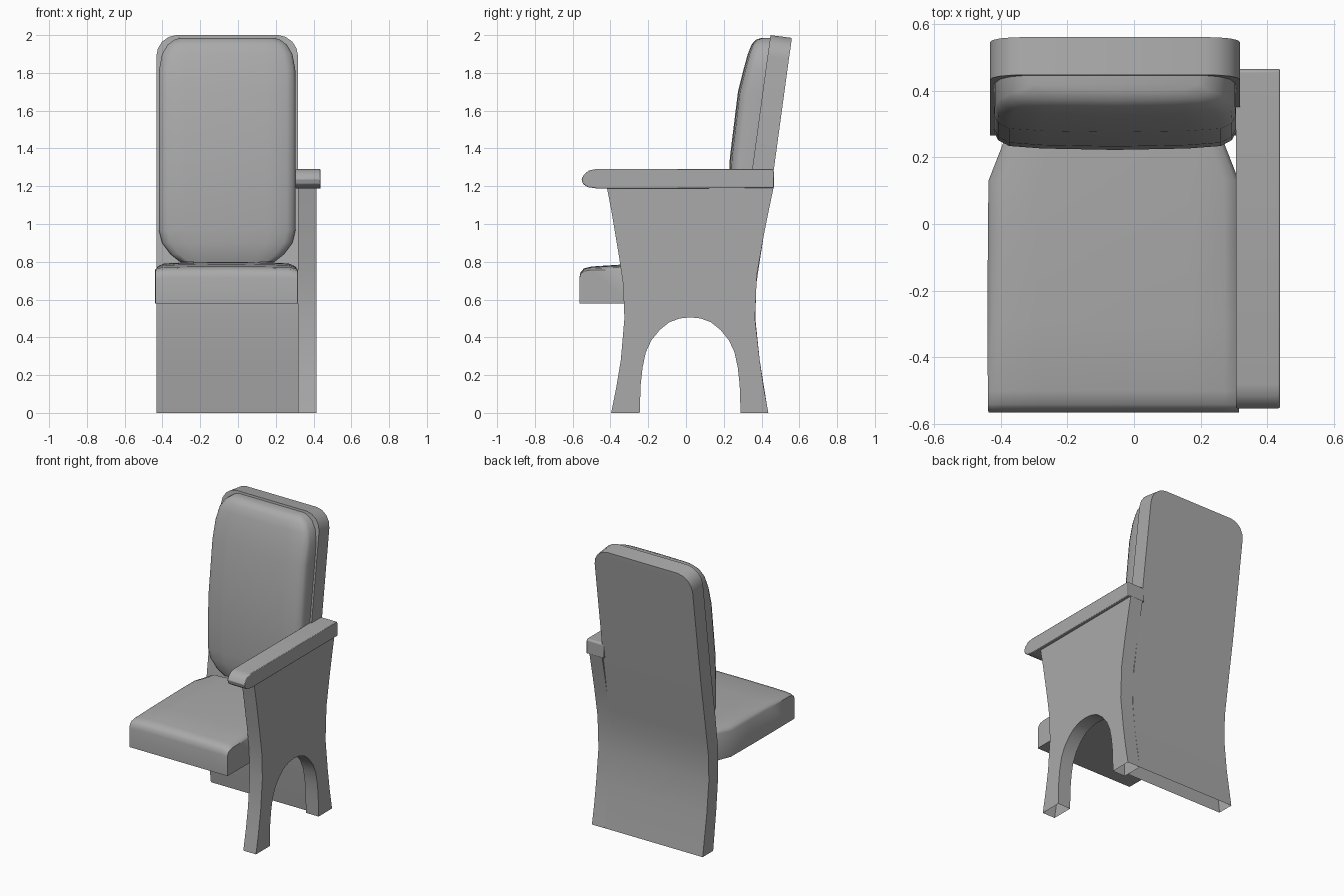
import bpy
import bmesh

cube = bpy.data.objects.get("Cube")
if cube:
    bpy.data.objects.remove(cube, do_unlink=True)

grey = bpy.data.materials.new("plain_grey")
grey.use_nodes = True
grey.diffuse_color = (0.4, 0.4, 0.4, 1)
grey.node_tree.nodes["Principled BSDF"].inputs["Base Color"].default_value = grey.diffuse_color

CX = -0.057  # centre line of the seat and back


def finish(name, bm, angle, open_base=False):
    """Turn a bmesh into a shaded object, optionally without its floor faces."""
    bmesh.ops.recalc_face_normals(bm, faces=bm.faces)
    if open_base:
        base = [f for f in bm.faces if all(v.co.z < 0.001 for v in f.verts)]
        bmesh.ops.delete(bm, geom=base, context='FACES_ONLY')
    mesh = bpy.data.meshes.new(name)
    bm.to_mesh(mesh)
    bm.free()
    mesh.materials.append(grey)
    ob = bpy.data.objects.new(name, mesh)
    bpy.context.collection.objects.link(ob)
    bpy.ops.object.select_all(action='DESELECT')
    ob.select_set(True)
    bpy.context.view_layer.objects.active = ob
    bpy.ops.object.shade_smooth_by_angle(angle=angle)
    return ob


def loft(name, rings, angle=0.6, open_base=False):
    """Skin a row of closed rings and cap both ends."""
    bm = bmesh.new()
    rows = [[bm.verts.new(p) for p in ring] for ring in rings]
    for a, b in zip(rows, rows[1:]):
        for i in range(len(a)):
            j = (i + 1) % len(a)
            bm.faces.new((a[i], a[j], b[j], b[i]))
    bm.faces.new(rows[0])
    bm.faces.new(rows[-1])
    return finish(name, bm, angle, open_base)


def slab(name, outline, x0, x1, open_base=False, bevel=0):
    """Extrude a side outline of (y, z) points across x."""
    bm = bmesh.new()
    face = bm.faces.new([bm.verts.new((x0, y, z)) for y, z in outline])
    geo = bmesh.ops.extrude_face_region(bm, geom=[face])["geom"]
    moved = [v for v in geo if isinstance(v, bmesh.types.BMVert)]
    bmesh.ops.translate(bm, verts=moved, vec=(x1 - x0, 0, 0))
    ob = finish(name, bm, 0.6, open_base)
    if bevel:
        mod = ob.modifiers.new("soft_edges", 'BEVEL')
        mod.width = bevel
        mod.segments = 2
    return ob


def pad_section(w, rise, edge, base):
    """Half-round cushion section: (across, height) points, base to base."""
    half = [(w, base), (w, edge), (w - 0.012, edge + (rise - edge) * 0.45),
            (w - 0.045, edge + (rise - edge) * 0.78), (w * 0.6, rise - (rise - edge) * 0.08)]
    return [(-a, h) for a, h in half] + [(0, rise)] + [(a, h) for a, h in reversed(half)]


# Back shell: bent board with rounded top corners (half width, front y, back y, z)
shell = [(0.375, 0.32, 0.435, 0), (0.375, 0.285, 0.39, 0.28), (0.375, 0.265, 0.367, 0.5),
         (0.375, 0.265, 0.372, 0.68), (0.375, 0.28, 0.39, 0.8), (0.375, 0.3, 0.413, 0.95),
         (0.375, 0.341, 0.455, 1.22), (0.375, 0.432, 0.545, 1.89), (0.367, 0.438, 0.551, 1.93),
         (0.345, 0.443, 0.556, 1.965), (0.31, 0.446, 0.559, 1.99), (0.27, 0.447, 0.56, 2.0)]
rings = []
for w, f, b, z in shell:
    tilt = 0.015 * min(1, max(0, z - 0.9))
    rings.append([(CX - w, f, z), (CX + w, f, z), (CX + w, b, z - tilt), (CX - w, b, z - tilt)])
loft("back_shell", rings, 0.5, open_base=True)

# Back cushion (half width, front y, edge y, base y, z)
cushion = [(0.25, 0.25, 0.275, 0.3, 0.8), (0.3, 0.235, 0.275, 0.3, 0.84),
           (0.345, 0.226, 0.275, 0.31, 0.9), (0.362, 0.222, 0.275, 0.32, 0.97),
           (0.362, 0.222, 0.275, 0.34, 1.15), (0.362, 0.232, 0.285, 0.36, 1.35),
           (0.362, 0.275, 0.325, 0.42, 1.7), (0.36, 0.305, 0.355, 0.44, 1.82),
           (0.345, 0.327, 0.375, 0.45, 1.9), (0.315, 0.347, 0.39, 0.46, 1.95),
           (0.28, 0.37, 0.4, 0.46, 1.975), (0.25, 0.4, 0.42, 0.46, 1.985)]
loft("back_cushion",
     [[(CX + a, -h, z) for a, h in pad_section(w, -f, -e, -b)] for w, f, e, b, z in cushion], 0.8)

# Seat (half width, crown z, edge z, y)
seat = [(0.375, 0.715, 0.71, -0.565), (0.376, 0.745, 0.735, -0.558), (0.377, 0.765, 0.75, -0.54),
        (0.377, 0.775, 0.757, -0.5), (0.378, 0.788, 0.757, -0.3), (0.377, 0.797, 0.757, -0.05),
        (0.375, 0.8, 0.757, 0.13), (0.33, 0.8, 0.765, 0.245)]
loft("seat", [[(CX - 0.004 + a, y, h) for a, h in pad_section(w, c, e, 0.58)]
              for w, c, e, y in seat], 0.8)

# Side panel with an arched cut-out between the legs
arch = [(0.267, 0), (0.262, 0.15), (0.252, 0.24), (0.235, 0.32), (0.205, 0.385),
        (0.16, 0.44), (0.11, 0.48), (0.055, 0.5), (0, 0.506)]
arch_line = [(0.022 - y, z) for y, z in arch] + [(0.022 + y, z) for y, z in arch[-2::-1]]
rear = [(0.436, 0), (0.412, 0.13), (0.39, 0.28), (0.365, 0.5), (0.375, 0.73),
        (0.41, 0.93), (0.44, 1.08), (0.465, 1.2)]
front = [(-0.42, 1.2), (-0.395, 1.07), (-0.355, 0.83), (-0.333, 0.68),
         (-0.326, 0.5), (-0.345, 0.28), (-0.37, 0.13), (-0.396, 0)]
slab("side_panel", arch_line + rear + front, 0.318, 0.415, open_base=True)

# Armrest with a rounded nose
arm = [(0.465, 1.19), (0.465, 1.28), (0.458, 1.29), (-0.48, 1.29), (-0.515, 1.283),
       (-0.54, 1.262), (-0.553, 1.238), (-0.545, 1.212), (-0.52, 1.195), (-0.47, 1.188)]
slab("armrest", arm, 0.305, 0.437, bevel=0.004)
